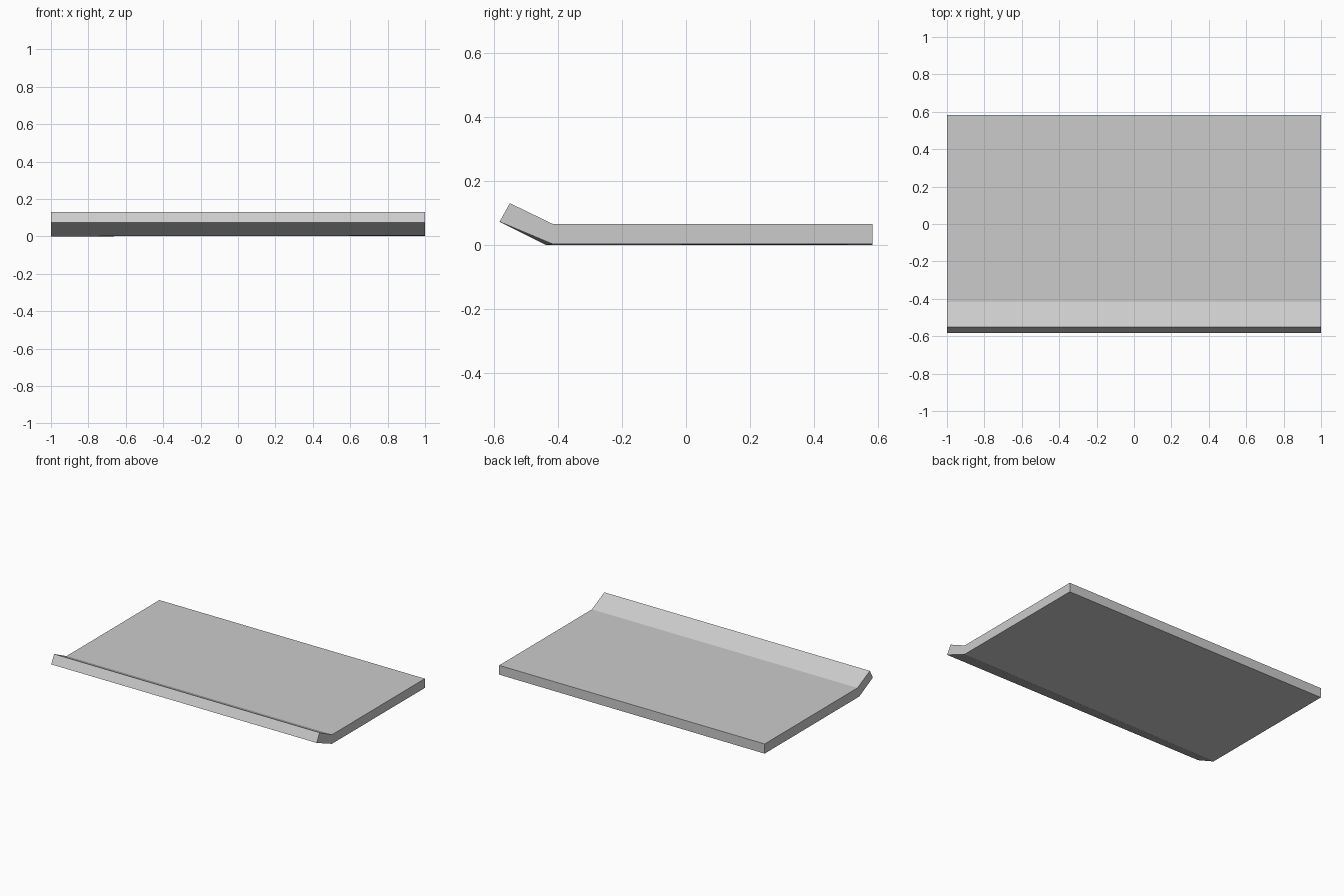
import bpy
import bmesh

if "Cube" in bpy.data.objects:
    bpy.data.objects.remove(bpy.data.objects["Cube"])

# Cross-section (y, z) of the tray with its upturned front lip
TOP = [(0.582, 0.066), (-0.416, 0.066), (-0.55, 0.131), (-0.582, 0.073)]
# The underside is very slightly skewed, so its two lower corners differ per end
LEFT = TOP + [(-0.437, 0.0), (0.582, 0.0)]
RIGHT = TOP + [(-0.418, 0.004), (0.582, 0.003)]

bm = bmesh.new()
left = [bm.verts.new((-1, y, z)) for y, z in LEFT]
right = [bm.verts.new((1, y, z)) for y, z in RIGHT]

# End caps and the skin between them
bm.faces.new(left)
bm.faces.new(right[::-1])
n = len(left)
for i in range(n):
    j = (i + 1) % n
    bm.faces.new((left[i], right[i], right[j], left[j]))
bmesh.ops.recalc_face_normals(bm, faces=bm.faces)

mesh = bpy.data.meshes.new("bent_panel")
bm.to_mesh(mesh)
bm.free()
panel = bpy.data.objects.new("bent_panel", mesh)
bpy.context.collection.objects.link(panel)
